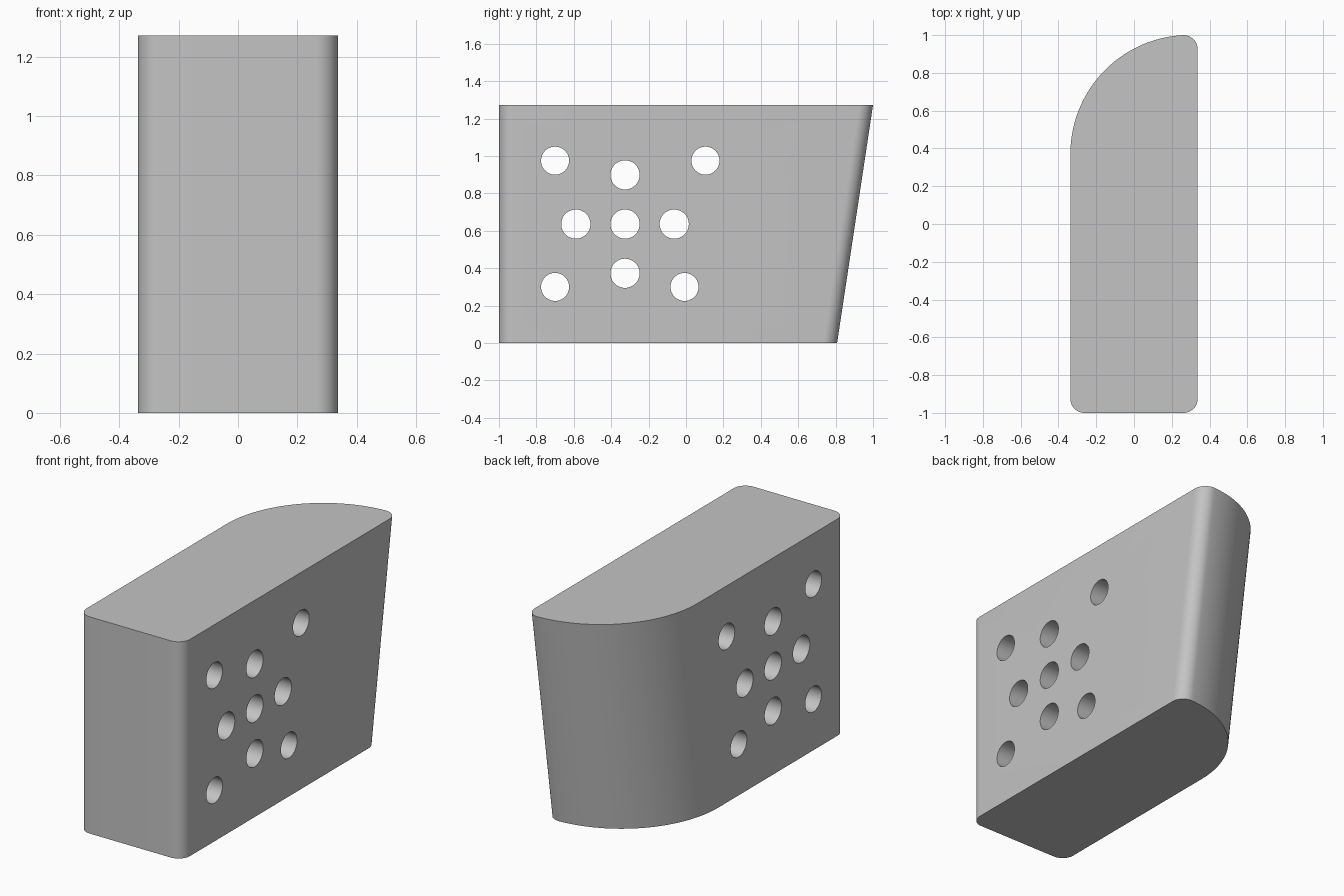
import bpy, bmesh, math

cube = bpy.data.objects.get("Cube")
if cube:
    bpy.data.objects.remove(cube, do_unlink=True)

HALF_X, HEIGHT, SLANT, FILLET = 0.337, 1.272, 0.192, 0.075

grey = bpy.data.materials.new("light grey")
grey.use_nodes = True
colour = (0.55, 0.55, 0.55, 1)
grey.diffuse_color = colour
grey.node_tree.nodes["Principled BSDF"].inputs["Base Color"].default_value = colour


def arc(cx, cy, r, start, end, steps):
    angles = [math.radians(start + (end - start) * i / steps) for i in range(steps + 1)]
    return [(cx + r * math.cos(a), cy + r * math.sin(a)) for a in angles]


# Plan outline: two front fillets, a back fillet and a large tangent back curve
inner = HALF_X - FILLET
tangent_y = 0.37
rise = 1 - FILLET - tangent_y
big_r = ((HALF_X + inner) ** 2 + rise ** 2 - FILLET ** 2) / (2 * (HALF_X + inner - FILLET))
big_x = big_r - HALF_X
meet = math.degrees(math.atan2(rise, inner - big_x))
outline = (arc(-inner, FILLET - 1, FILLET, 180, 270, 12)
           + arc(inner, FILLET - 1, FILLET, 270, 360, 12)
           + arc(inner, 1 - FILLET, FILLET, 0, meet, 14)
           + arc(big_x, tangent_y, big_r, meet, 180, 40)[1:])

# Body: the back end leans outward from bottom to top
bm = bmesh.new()
top = [bm.verts.new((x, y, HEIGHT)) for x, y in outline]
base = [bm.verts.new((x, y - (SLANT if y > 0 else 0), 0)) for x, y in outline]
bm.faces.new(top)
bm.faces.new(base[::-1])
for i in range(len(top)):
    j = (i + 1) % len(top)
    bm.faces.new((base[i], base[j], top[j], top[i]))
bmesh.ops.recalc_face_normals(bm, faces=bm.faces)
mesh = bpy.data.meshes.new("block")
bm.to_mesh(mesh)
bm.free()
mesh.materials.append(grey)
block = bpy.data.objects.new("block", mesh)
bpy.context.collection.objects.link(block)

# Through holes: a cross of five and four outer ones
mid_y, mid_z, step = -0.326, HEIGHT / 2, 0.263
holes = [(mid_y + a * step, mid_z + b * step, 0.078)
         for a, b in ((0, 0), (1, 0), (-1, 0), (0, 1), (0, -1))]
holes += [(y, z, 0.075) for y, z in ((-0.7, 0.975), (-0.7, 0.3), (0.104, 0.975), (-0.008, 0.3))]

cutters = []
for y, z, r in holes:
    bpy.ops.mesh.primitive_cylinder_add(vertices=48, radius=r, depth=1, location=(0, y, z),
                                        rotation=(0, math.pi / 2, 0))
    cutter = bpy.context.object
    cutter.name = "hole_cutter"
    cutter.data.materials.append(grey)
    cutters.append(cutter)
    cut = block.modifiers.new("hole", "BOOLEAN")
    cut.operation = "DIFFERENCE"
    cut.solver = "EXACT"
    cut.object = cutter

# Apply the cuts, then smooth the curved walls
bpy.ops.object.select_all(action="DESELECT")
block.select_set(True)
bpy.context.view_layer.objects.active = block
for cut in list(block.modifiers):
    bpy.ops.object.modifier_apply(modifier=cut.name)
for cutter in cutters:
    bpy.data.objects.remove(cutter, do_unlink=True)
bpy.ops.object.shade_smooth_by_angle(angle=math.radians(30))
